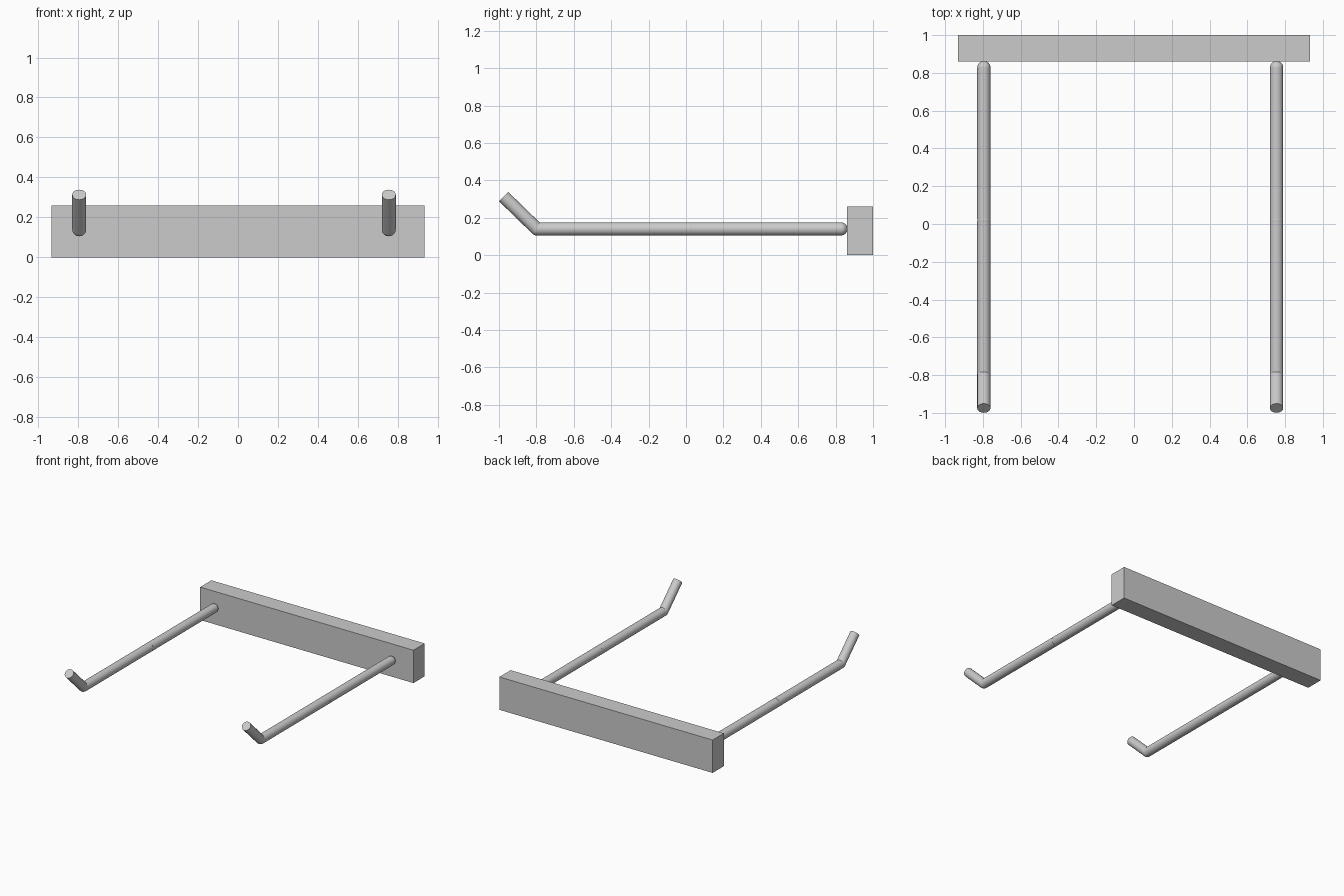
import bpy
from mathutils import Vector

if "Cube" in bpy.data.objects:
    bpy.data.objects.remove(bpy.data.objects["Cube"])

R = 0.035    # rod radius
ROD_Z = 0.14


def smooth(obj):
    bpy.ops.object.shade_smooth_by_angle(angle=0.7)
    return obj


def rod(name, a, b):
    a, b = Vector(a), Vector(b)
    d = b - a
    bpy.ops.mesh.primitive_cylinder_add(vertices=32, radius=R, depth=d.length,
                                        location=(a + b) / 2,
                                        rotation=d.to_track_quat('Z', 'Y').to_euler())
    bpy.context.object.name = name
    return smooth(bpy.context.object)


def joint(name, p):
    bpy.ops.mesh.primitive_uv_sphere_add(segments=32, ring_count=16, radius=R, location=p)
    bpy.context.object.name = name
    return smooth(bpy.context.object)


# Wall bar
bpy.ops.mesh.primitive_cube_add(size=1, location=(0, 0.93, 0.13))
bar = bpy.context.object
bar.name = "wall_bar"
bar.scale = (1.866, 0.14, 0.26)

# Two hooks: straight two-piece arm, upturned tip, ball joints
for side, x in (("left", -0.795), ("right", 0.755)):
    root, mid = (x, 0.828, ROD_Z), (x, 0.02, ROD_Z)
    bend, tip = (x, -0.797, ROD_Z), (x, -0.975, ROD_Z + 0.173)
    rod(f"{side}_arm_rear", (x, 0.828, ROD_Z), (x, 0.026, ROD_Z))
    rod(f"{side}_arm_front", (x, 0.014, ROD_Z), bend)
    rod(f"{side}_hook_tip", bend, tip)
    for part, p in (("root", root), ("middle", mid), ("bend", bend)):
        joint(f"{side}_{part}_joint", p)
